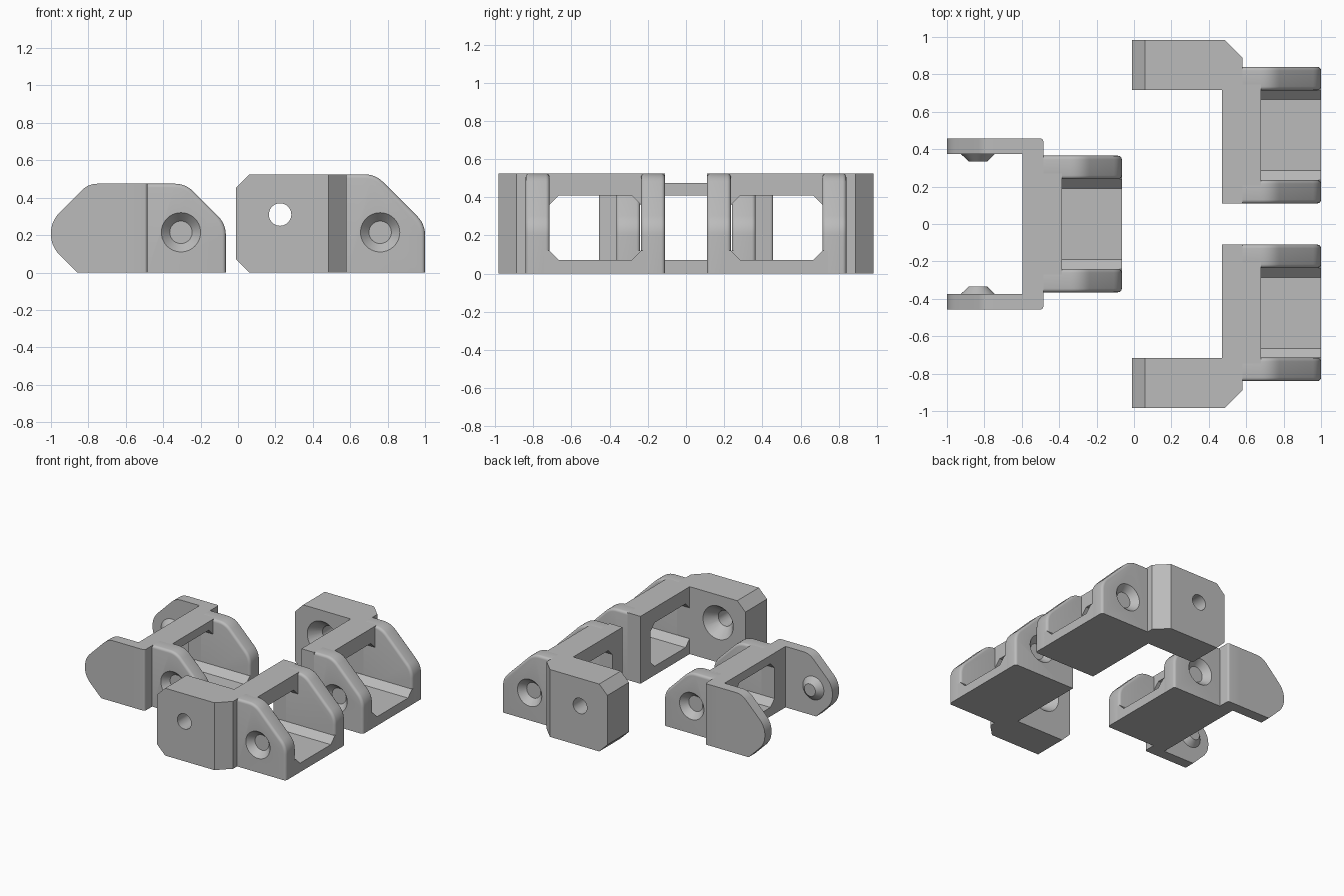
import bpy, bmesh, math
from mathutils import Matrix, Vector

cube = bpy.data.objects.get("Cube")
if cube:
    bpy.data.objects.remove(cube, do_unlink=True)

grey = bpy.data.materials.new("plain grey")
grey.use_nodes = True
COLOUR = (0.5, 0.5, 0.5, 1)
grey.diffuse_color = COLOUR
grey.node_tree.nodes["Principled BSDF"].inputs["Base Color"].default_value = COLOUR


def make_object(name, bm):
    bmesh.ops.recalc_face_normals(bm, faces=bm.faces)
    mesh = bpy.data.meshes.new(name)
    bm.to_mesh(mesh)
    bm.free()
    mesh.materials.append(grey)
    obj = bpy.data.objects.new(name, mesh)
    bpy.context.collection.objects.link(obj)
    return obj


def activate(obj):
    bpy.ops.object.select_all(action='DESELECT')
    obj.select_set(True)
    bpy.context.view_layer.objects.active = obj


def rounded(points, steps=6):
    """Outline from (a, b, setback) corners; a setback above zero rounds the corner."""
    out = []
    for i, (a, b, d) in enumerate(points):
        p = Vector((a, b))
        if not d:
            out.append(p)
            continue
        start = p + (Vector(points[i - 1][:2]) - p).normalized() * d
        end = p + (Vector(points[(i + 1) % len(points)][:2]) - p).normalized() * d
        for k in range(steps + 1):
            t = k / steps
            out.append(start * (1 - t) ** 2 + p * 2 * t * (1 - t) + end * t ** 2)
    return out


def prism(name, outline, axis, lo, hi, pick=None, width=0.02, segments=4):
    """Extrude an outline along x or y; bevel the edges that pick accepts."""
    bm = bmesh.new()
    verts = [bm.verts.new((lo, a, b) if axis == 'x' else (a, lo, b)) for a, b in outline]
    face = bm.faces.new(verts)
    ext = bmesh.ops.extrude_face_region(bm, geom=[face])["geom"]
    shift = Vector((hi - lo, 0, 0) if axis == 'x' else (0, hi - lo, 0))
    bmesh.ops.translate(bm, vec=shift, verts=[v for v in ext if isinstance(v, bmesh.types.BMVert)])
    if pick:
        edges = [e for e in bm.edges if pick(e.verts[0].co, e.verts[1].co)]
        bmesh.ops.bevel(bm, geom=edges, offset=width, segments=segments,
                        profile=0.5, affect='EDGES')
    return make_object(name, bm)


def cone(name, x, z, y0, r0, y1, r1):
    """Tapered round solid along y."""
    if y1 < y0:
        y0, r0, y1, r1 = y1, r1, y0, r0
    bm = bmesh.new()
    place = Matrix.Translation((x, (y0 + y1) / 2, z)) @ Matrix.Rotation(-math.pi / 2, 4, 'X')
    bmesh.ops.create_cone(bm, cap_ends=True, segments=40, radius1=r0, radius2=r1,
                          depth=y1 - y0, matrix=place)
    return make_object(name, bm)


def cut(obj, cutter):
    cutter.hide_render = True
    mod = obj.modifiers.new("cut", 'BOOLEAN')
    mod.operation = 'DIFFERENCE'
    mod.solver = 'EXACT'
    mod.object = cutter
    activate(obj)
    bpy.ops.object.modifier_apply(modifier=mod.name)
    bpy.data.objects.remove(cutter, do_unlink=True)


def finish(obj, mirror):
    activate(obj)
    bpy.ops.object.shade_smooth_by_angle(angle=math.radians(32))
    if mirror:
        mod = obj.modifiers.new("mirror", 'MIRROR')
        mod.use_axis = (False, True, False)
        mod.use_mirror_merge = False


def box_outline(a0, a1, b0, b1):
    return [(a0, b0), (a1, b0), (a1, b1), (a0, b1)]


INNER, OUTER = 0.24, 0.365      # cheek faces, measured from the socket middle
HOLE_Z = 0.215


def socket(name, back, yc, top, mirror):
    """Two sloped cheeks joined by a floor and a top bar."""
    plate, bar, front = back + 0.11, back + 0.21, back + 0.53
    lap, c = INNER + 0.03, 0.05

    # Floor with sloped fillets against the cheeks
    half = [(lap, 0), (lap, 0.12), (INNER, 0.12), (INNER - c, 0.07)]
    ring = half + [(-a, b) for a, b in reversed(half)]
    finish(prism(name + "_floor", [(yc + a, b) for a, b in ring], 'x', back, front), mirror)

    # Top bar with chamfered lower corners
    half = [(lap, top), (lap, 0.36), (INNER, 0.36), (INNER - c, 0.41)]
    ring = half + [(-a, b) for a, b in reversed(half)]
    finish(prism(name + "_top_bar", [(yc + a, b) for a, b in ring], 'x', back, bar), mirror)

    # Cheeks with rounded rims and a conical dimple outside
    slope = rounded([(plate, 0, 0), (front, 0, 0), (front, 0.26, 0.06),
                     (front - top + 0.26, top, 0.06), (plate, top, 0)])

    def rim(p, q):
        return (abs(p.y - q.y) < 1e-5 and max(p.z, q.z) > 1e-4
                and max(p.x, q.x) > plate + 1e-4)

    for side, label in ((1, "left"), (-1, "right")):
        lo, hi = sorted((yc + side * INNER, yc + side * OUTER))
        cheek = prism(f"{name}_{label}_cheek", slope, 'y', lo, hi, rim)
        face = yc + side * OUTER
        cut(cheek, cone("dimple_cutter", front - 0.24, HOLE_Z, face + side * 0.01, 0.114,
                        face - side * 0.05, 0.06))
        finish(cheek, mirror)


# Middle piece: socket, posts and pointed arms with conical pins
TOP = 0.475
socket("middle", -0.595, 0, TOP, False)


def post_corner(p, q):
    return min(p.x, q.x) > -0.49 and min(p.y, q.y) > 0.45


finish(prism("middle_post", box_outline(-0.595, -0.485, 0, TOP), 'y', INNER, 0.457,
             post_corner, 0.015), True)
arm = rounded([(-0.595, 0, 0), (-0.595, TOP, 0), (-0.80, TOP, 0.05),
               (-1, 0.275, 0.066), (-1, 0.14, 0.066), (-0.86, 0, 0)])
finish(prism("middle_arm", arm, 'y', 0.375, 0.457), True)
finish(cone("middle_arm_pin", -0.835, HOLE_Z, 0.376, 0.092, 0.333, 0.048), True)

# Side pieces: socket, inner post and thick arm with a countersunk hole
TOP = 0.525
socket("side", 0.47, 0.475, TOP, True)
finish(prism("side_post", box_outline(0.47, 0.58, 0, TOP), 'y', 0.11, 0.235), True)
arm = [(0.06, 0), (0.58, 0), (0.58, TOP), (0.06, TOP), (-0.01, TOP - 0.07), (-0.01, 0.07)]


def arm_corner(p, q):
    return min(p.x, q.x) > 0.57 and min(p.y, q.y) > 0.98


side_arm = prism("side_arm", arm, 'y', 0.717, 0.983, arm_corner, 0.095, 1)
# Clear the part of the arm block that would fill the socket plate
cut(side_arm, cone("hole_cutter", 0.225, 0.31, 0.6, 0.06, 1.1, 0.06))
cut(side_arm, cone("countersink_cutter", 0.225, 0.31, 0.707, 0.138, 0.807, 0.058))
finish(side_arm, True)
